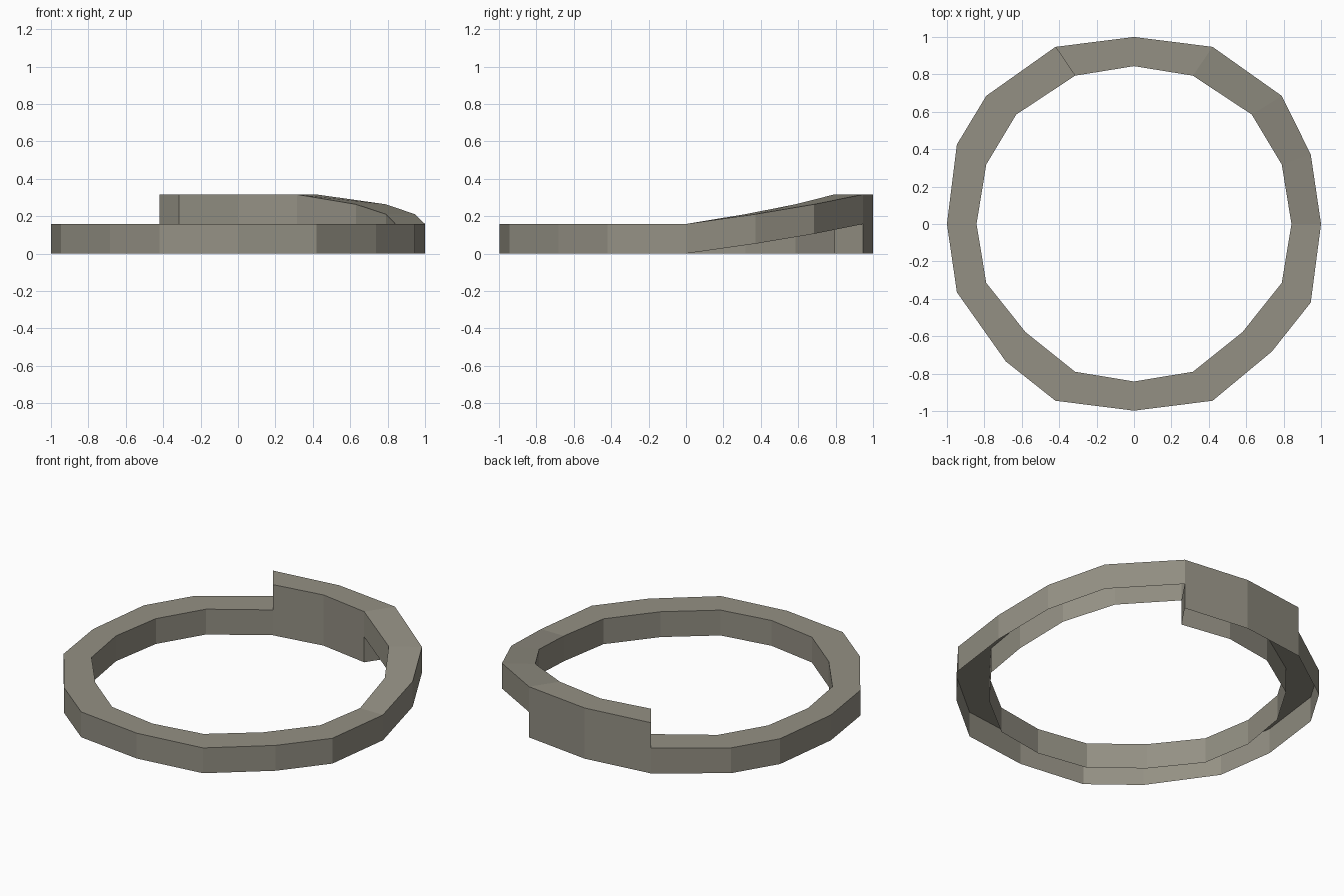
import bpy
import bmesh

if "Cube" in bpy.data.objects:
    bpy.data.objects.remove(bpy.data.objects["Cube"])

H = 0.158  # band height, also the total rise of the overlapping end

# Plan outline of the ring, counter-clockwise from the lower end: (outer x, y, inner x, y)
PLAN = [
    (0.42, 0.947, 0.315, 0.793), (0, 1, 0, 0.844), (-0.42, 0.947, -0.315, 0.793),
    (-0.79, 0.685, -0.63, 0.585), (-0.947, 0.425, -0.79, 0.318), (-1, 0, -0.842, 0),
    (-0.947, -0.365, -0.79, -0.315), (-0.685, -0.735, -0.58, -0.578),
    (-0.42, -0.945, -0.315, -0.79), (0, -0.998, 0, -0.842), (0.42, -0.945, 0.315, -0.79),
    (0.737, -0.682, 0.58, -0.578), (0.945, -0.42, 0.79, -0.315), (1, 0, 0.842, 0),
    (0.945, 0.372, 0.79, 0.318), (0.79, 0.685, 0.63, 0.585),
]
# Stations along the band: flat, then the ramp, then the raised overlap
stations = PLAN + PLAN[:3]
heights = [0.0] * 14 + [H / 3, 2 * H / 3] + [H] * 3

# Swept channel: outer wall, top and inner wall, open underneath
bm = bmesh.new()
rings = []
for (ox, oy, ix, iy), z in zip(stations, heights):
    rings.append([bm.verts.new(p) for p in
                  ((ox, oy, z), (ox, oy, z + H), (ix, iy, z + H), (ix, iy, z))])
for a, b in zip(rings, rings[1:]):
    for k in range(3):
        bm.faces.new((a[k], b[k], b[k + 1], a[k + 1]))
# End caps
bm.faces.new(rings[0])
bm.faces.new(rings[-1][::-1])

mesh = bpy.data.meshes.new("split_ring")
bm.to_mesh(mesh)
bm.free()
metal = bpy.data.materials.new("warm grey metal")
metal.diffuse_color = (0.295, 0.28, 0.23, 1)
metal.use_nodes = True
metal.node_tree.nodes["Principled BSDF"].inputs["Base Color"].default_value = metal.diffuse_color
mesh.materials.append(metal)
ring = bpy.data.objects.new("split_ring", mesh)
bpy.context.collection.objects.link(ring)
